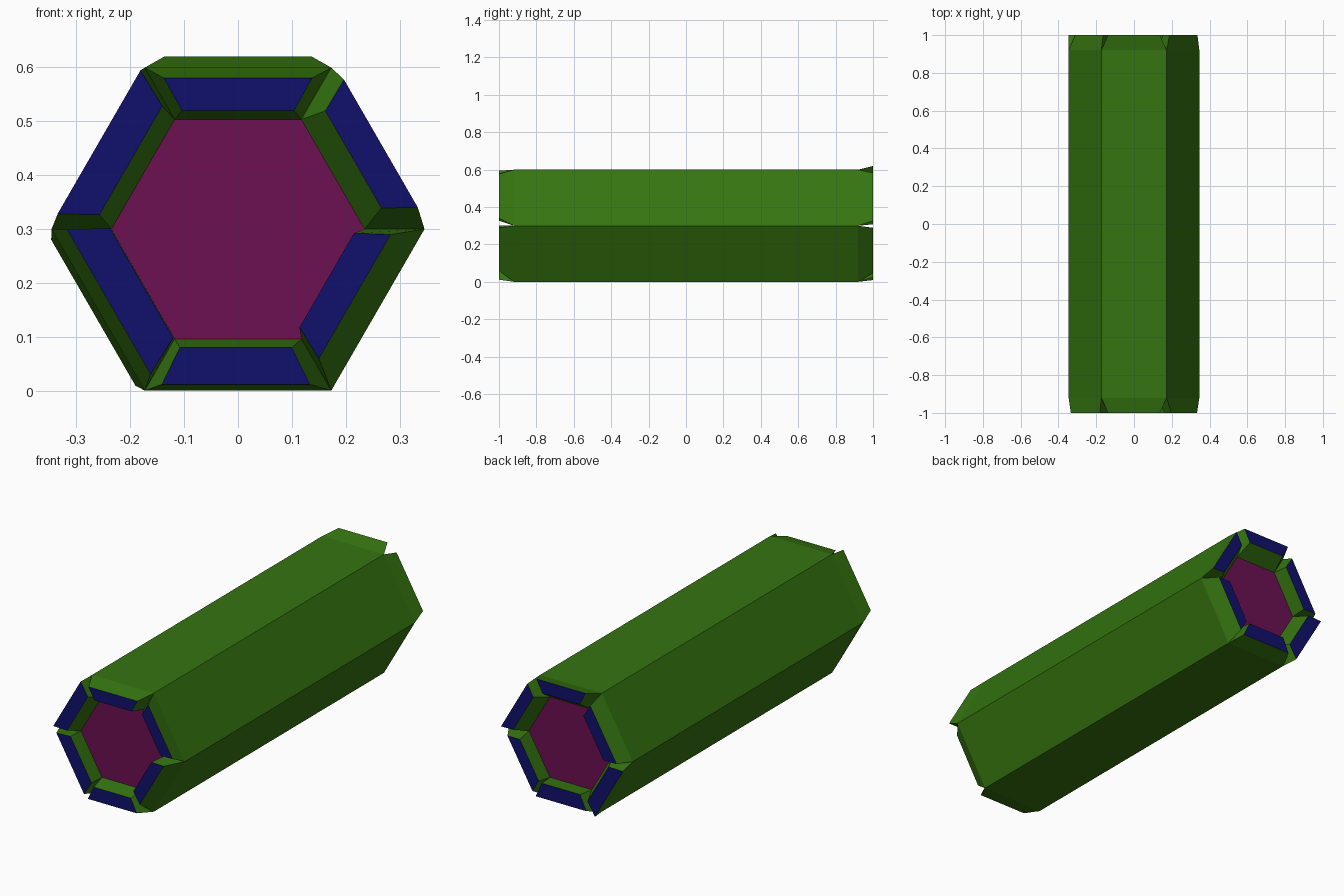
import bpy
import bmesh
from math import cos, sin, radians
from mathutils import Vector

cube = bpy.data.objects.get("Cube")
if cube:
    bpy.data.objects.remove(cube, do_unlink=True)

CENTRE_Z = 0.30
OUTER, INNER = 0.346, 0.235      # corner radii of shell and end core
SHOULDER, TIP = 0.92, 1.0        # where the end petals start and stop

# Per side, starting upper +x and going round:
# inner distance, outer distance, width factor, sideways shift
FRONT = [(0.25, 0.309, 1.0, 0.005), (0.22, 0.28, 1.0, 0.0),
         (0.236, 0.304, 1.12, -0.011), (0.205, 0.275, 1.13, -0.003),
         (0.22, 0.288, 1.0, -0.004), (0.19, 0.25, 0.97, 0.0)]
BACK = [(0.245, 0.304, 1.08, 0.003), (0.255, 0.32, 1.0, 0.0),
        (0.21, 0.274, 1.08, 0.0), (0.24, 0.31, 1.14, 0.0),
        (0.2, 0.275, 1.03, 0.0), (0.205, 0.265, 1.02, 0.0)]


def material(name, colour):
    mat = bpy.data.materials.new(name)
    mat.use_nodes = True
    mat.diffuse_color = (*colour, 1)
    mat.node_tree.nodes["Principled BSDF"].inputs["Base Color"].default_value = (*colour, 1)
    return mat


GREEN, BLUE, PURPLE = range(3)
materials = [material("green_shell", (0.035, 0.175, 0.005)),
             material("dark_blue_tips", (0.005, 0.005, 0.15)),
             material("purple_core", (0.15, 0.005, 0.085))]

bm = bmesh.new()


def direction(degrees):
    return Vector((cos(radians(degrees)), 0, sin(radians(degrees))))


def vert(point, y):
    return bm.verts.new((point.x, y, point.z + CENTRE_Z))


def hexagon(radius, y):
    return [vert(direction(60 * k) * radius, y) for k in range(6)]


def face(verts, index):
    bm.faces.new(verts).material_index = index


def rod_end(side, petals):
    """Core plate with six tapering petals; returns the outer corners."""
    outer = hexagon(OUTER, side * SHOULDER)
    inner = hexagon(INNER, side * SHOULDER)
    face(inner, PURPLE)
    for k, (r_in, r_out, width, shift) in enumerate(petals):
        out, along = direction(60 * k + 30), direction(60 * k + 120)
        n = (k + 1) % 6
        base = [outer[k], outer[n], inner[n], inner[k]]
        corners = [(r_out, -0.137), (r_out, 0.137), (r_in, 0.104), (r_in, -0.104)]
        tip = [vert(out * r + along * (half * width + shift), side * TIP)
               for r, half in corners]
        face(tip, BLUE)
        for i in range(4):
            j = (i + 1) % 4
            face([base[i], base[j], tip[j], tip[i]], GREEN)
    return outer


# Shell sides joining the two ends
front = rod_end(-1, FRONT)
back = rod_end(1, BACK)
for k in range(6):
    n = (k + 1) % 6
    face([front[k], front[n], back[n], back[k]], GREEN)

bmesh.ops.recalc_face_normals(bm, faces=bm.faces)
mesh = bpy.data.meshes.new("hexagonal_rod")
bm.to_mesh(mesh)
bm.free()
for mat in materials:
    mesh.materials.append(mat)
rod = bpy.data.objects.new("hexagonal_rod", mesh)
bpy.context.scene.collection.objects.link(rod)
